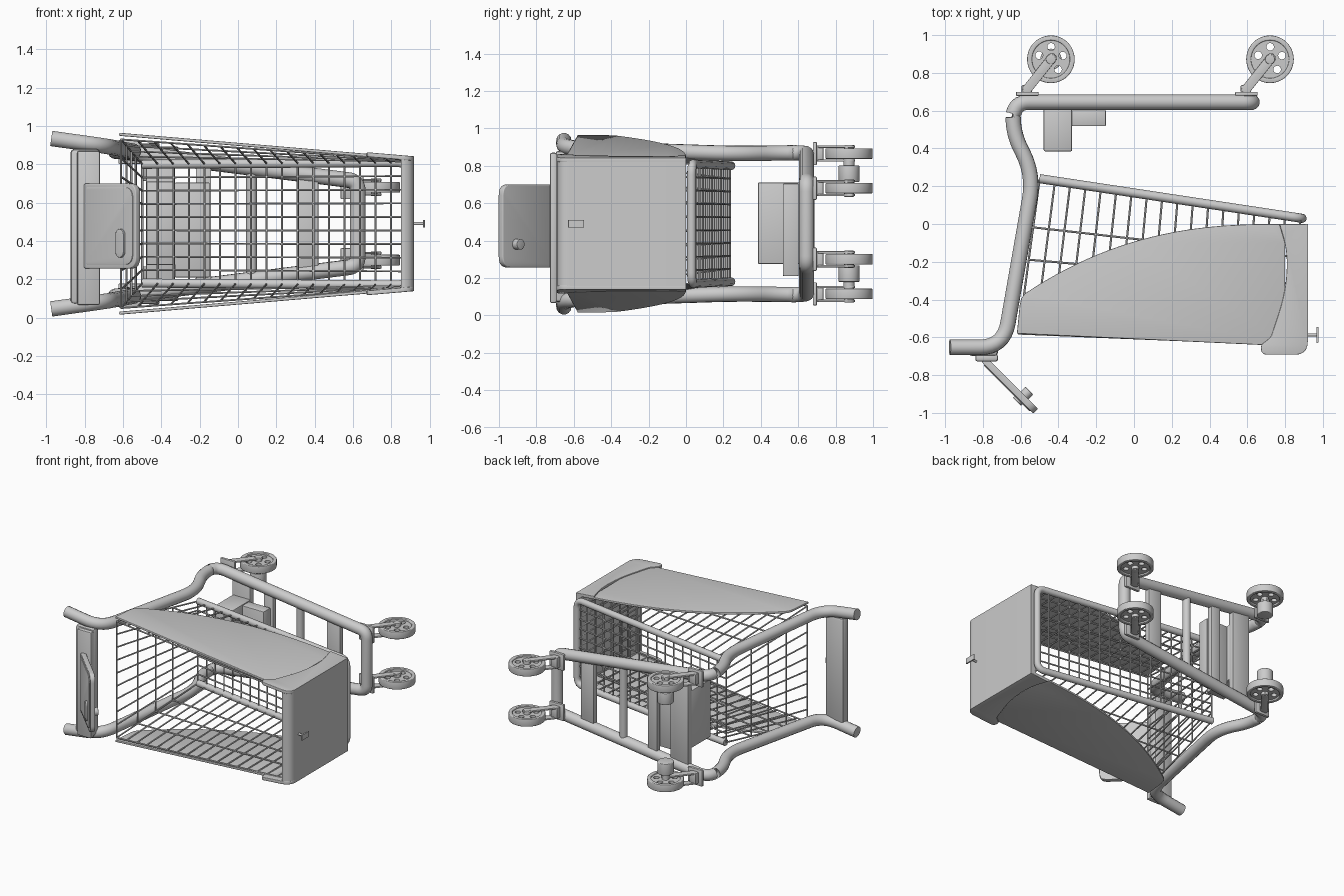
import bpy, bmesh, math
from mathutils import Vector, Matrix

if "Cube" in bpy.data.objects:
    bpy.data.objects.remove(bpy.data.objects["Cube"])

ZC = 0.49  # centre plane of the cart, which lies on its side


def rounded(points, cyclic=False):
    """Points are (coords, corner_cut); returns a path with rounded corners."""
    out, n = [], len(points)
    for i, (p, d) in enumerate(points):
        p = Vector(p).to_3d()
        if d == 0 or (not cyclic and i in (0, n - 1)):
            out.append(p)
            continue
        a, b = Vector(points[i - 1][0]).to_3d(), Vector(points[(i + 1) % n][0]).to_3d()
        a, b = p + (a - p).normalized() * d, p + (b - p).normalized() * d
        for k in range(9):
            t = k / 8
            out.append(a * (1 - t) ** 2 + p * 2 * t * (1 - t) + b * t * t)
    return out


def from_curve(name, paths, cyclic=False, flat=False, **settings):
    cu = bpy.data.curves.new(name, 'CURVE')
    cu.dimensions = '2D' if flat else '3D'
    cu.fill_mode = 'BOTH' if flat else 'FULL'
    for key, value in settings.items():
        setattr(cu, key, value)
    for path in paths:
        sp = cu.splines.new('POLY')
        sp.points.add(len(path) - 1)
        for q, p in zip(sp.points, path):
            q.co = (*Vector(p).to_3d(), 1)
        sp.use_cyclic_u = cyclic
    tmp = bpy.data.objects.new(name + "_curve", cu)
    bpy.context.collection.objects.link(tmp)
    bpy.context.view_layer.update()
    me = bpy.data.meshes.new_from_object(tmp.evaluated_get(bpy.context.evaluated_depsgraph_get()))
    bpy.data.objects.remove(tmp)
    bm = bmesh.new()
    bm.from_mesh(me)
    bmesh.ops.remove_doubles(bm, verts=bm.verts, dist=1e-5)
    bmesh.ops.recalc_face_normals(bm, faces=bm.faces)
    bm.to_mesh(me)
    bm.free()
    return add(name, me)


def add(name, me):
    me.shade_smooth()
    me.set_sharp_from_angle(angle=math.radians(35))
    ob = bpy.data.objects.new(name, me)
    bpy.context.collection.objects.link(ob)
    return ob


def tube(name, path, r):
    return from_curve(name, [path], bevel_depth=r, bevel_resolution=5, use_fill_caps=True)


def plate(name, outlines, half, z=ZC, bevel=0.0):
    """Flat outline in x/y (later outlines cut holes), thickened along z."""
    ob = from_curve(name, outlines, True, True, extrude=half - bevel,
                    bevel_depth=bevel, bevel_resolution=2, offset=-bevel)
    ob.location.z = z
    return ob


def box(name, lo, hi, bevel=0.006):
    lo, hi = Vector(lo), Vector(hi)
    bm = bmesh.new()
    bmesh.ops.create_cube(bm, size=1)
    for v in bm.verts:
        v.co = (lo + hi) / 2 + v.co * (hi - lo)
    bmesh.ops.bevel(bm, geom=bm.edges[:], offset=bevel, segments=2, affect='EDGES', profile=0.5)
    me = bpy.data.meshes.new(name)
    bm.to_mesh(me)
    bm.free()
    return add(name, me)


def circle(cx, cy, r, n=40):
    return [(cx + r * math.cos(2 * math.pi * i / n), cy + r * math.sin(2 * math.pi * i / n)) for i in range(n)]


def capsule(a, b, r):
    a, b = Vector(a), Vector(b)
    ang = math.atan2(b.y - a.y, b.x - a.x)
    pts = []
    for c, start in ((b, ang - math.pi / 2), (a, ang + math.pi / 2)):
        pts += [c + r * Vector((math.cos(start + math.pi * k / 10), math.sin(start + math.pi * k / 10)))
                for k in range(11)]
    return pts


def both_sides(points):
    """Mirror an open (x, y, half_width) path about the centre plane."""
    up = [((x, y, ZC + h), d) for x, y, h, d in points]
    down = [((x, y, ZC - h), d) for x, y, h, d in reversed(points)]
    return rounded(up + down)


# Main tubular frame and basket base loop
tube("main_frame", both_sides([
    (-0.975, -0.653, 0.445, 0), (-0.69, -0.653, 0.405, 0.13), (-0.53, 0.26, 0.375, 0.13),
    (-0.645, 0.49, 0.378, 0.1), (-0.635, 0.645, 0.38, 0.08), (0.625, 0.645, 0.222, 0.05)]), 0.041)
tube("basket_base_loop", both_sides([(-0.5, 0.24, 0.31, 0), (0.89, 0.03, 0.32, 0.06)]), 0.024)


# Wire basket: each face is a grid between four corners
def grid(a, b, c, d, us, vs):
    a, b, c, d = map(Vector, (a, b, c, d))
    lines = [(a.lerp(b, u), d.lerp(c, u)) for u in us]
    return lines + [(a.lerp(d, v), b.lerp(c, v)) for v in vs]


def steps(n):
    return [i / n for i in range(n + 1)]


def corner(x, y, h):
    return {s: (x, y, ZC + s * h) for s in (-1, 1)}


BR, BF = corner(-0.5, 0.235, 0.31), corner(0.88, 0.03, 0.32)
TR, TF = corner(-0.61, -0.58, 0.44), corner(0.86, -0.64, 0.335)
wires = []
for s in (-1, 1):
    wires += grid(BR[s], BF[s], TF[s], TR[s], steps(17), [0.31, 0.52, 0.74, 1])
wires += grid(BR[1], BF[1], BF[-1], BR[-1], steps(17), steps(9))
wires += grid(BR[1], TR[1], TR[-1], BR[-1], [0, 0.31, 0.52, 0.74, 1], steps(9))
wires += grid(BF[1], TF[1], TF[-1], BF[-1], steps(7), steps(9))
from_curve("basket_wires", wires, bevel_depth=0.0055, bevel_resolution=1, use_fill_caps=True)

# Side panels and front corner covers, splayed towards the rear
curve_edge = [(-0.58 + 1.35 * t, -0.37 * (1 - t) ** 2.45) for t in steps(24)]
panel = [(-0.62, -0.58), (-0.605, -0.43), (-0.597, -0.395)] + curve_edge + [(0.8, -0.1), (0.8, -0.64), (0.67, -0.64)]
cover = rounded([((0.77, 0), 0), ((0.92, 0), 0), ((0.92, -0.692), 0.07), ((0.672, -0.692), 0.035),
                 ((0.672, -0.64), 0.015), ((0.725, -0.6), 0.02), ((0.8, -0.37), 0.1), ((0.815, -0.15), 0.1)], True)
for s, tag in ((1, "left"), (-1, "right")):
    for name, outline, half, extra in (("side_panel", panel, 0.008, 0), ("corner_cover", cover, 0.012, 0.004)):
        ob = plate(f"{tag}_{name}", [outline], half, bevel=0.004)
        for v in ob.data.vertices:
            v.co.z += s * (0.467 + extra - 0.085 * (v.co.x + 0.62))

# Front panel with rounded upper lip, and coupling hook
plate("front_panel", [rounded([((0.875, 0), 0), ((0.92, 0), 0), ((0.92, -0.69), 0.07),
                               ((0.86, -0.69), 0.01), ((0.86, -0.67), 0.005), ((0.875, -0.6), 0.02)], True)], 0.352)
tube("hook_stem", [(0.91, -0.587, ZC), (0.972, -0.587, ZC)], 0.008)
plate("hook_head", [rounded([((0.966, -0.63), 0.004), ((0.976, -0.63), 0.004),
                             ((0.976, -0.545), 0.004), ((0.966, -0.545), 0.004)], True)], 0.02)

# Wheels, forks and axle drums
for x, h, rear in ((-0.44, 0.375, True), (0.72, 0.19, False)):
    for s in (-1, 1):
        y, z = 0.872, ZC + s * h
        tag = ("rear" if rear else "front") + ("_left" if s > 0 else "_right")
        plate(tag + "_tyre", [circle(x, y, 0.126, 48), circle(x, y, 0.1, 48)], 0.028, z, 0.005)
        holes = [circle(x + 0.066 * math.cos(k * 1.2566 + 0.3), y + 0.066 * math.sin(k * 1.2566 + 0.3), 0.02, 16)
                 for k in range(5)]
        plate(tag + "_wheel_disc", [circle(x, y, 0.106, 48)] + holes, 0.017, z)
        plate(tag + "_hub", [circle(x, y, 0.026, 24)], 0.046, z, 0.003)
        for k in (-1, 1):
            plate(f"{tag}_fork_{'outer' if k > 0 else 'inner'}",
                  [capsule((x - 0.125, 0.715), (x + 0.005, 0.878), 0.025)], 0.006, z + k * 0.037, 0.002)
        box(tag + "_fork_bridge", (x - 0.155, 0.695, z - 0.042), (x - 0.1, 0.735, z + 0.042))
        box(tag + "_fork_plate", (x - 0.185, 0.678, z - 0.062), (x - 0.065, 0.7, z + 0.062))
        if rear:
            plate(tag + "_axle", [circle(x, y, 0.03, 24)], 0.03, z - s * 0.06)
            plate(tag + "_drum", [circle(x, y, 0.056, 32)], 0.044, z - s * 0.108, 0.005)

# Undercarriage crossbars and equipment boxes
for name, x0, x1, h in (("front_crossbar", 0.31, 0.42, 0.25), ("rear_crossbar", -0.22, -0.14, 0.32),
                        ("drive_plate", -0.48, -0.33, 0.34)):
    box(name, (x0, 0.618, ZC - h), (x1, 0.66, ZC + h))
tube("middle_crossbar", [(0.07, 0.645, ZC - 0.29), (0.07, 0.645, ZC + 0.29)], 0.028)
box("large_equipment_box", (-0.478, 0.385, 0.275), (-0.328, 0.625, 0.71))
box("small_equipment_box", (-0.33, 0.518, 0.21), (-0.148, 0.602, 0.705))

# Handle bar between the grips
box("handle_bar", (-0.875, -0.7, 0.07), (-0.72, -0.63, 0.88), 0.02)
box("handle_bracket", (-0.84, -0.728, 0.065), (-0.72, -0.69, 0.87), 0.012)

# Slanted tray: local x runs down the slope, local y is the cart's width
tilt = Matrix(((0.707, 0, -0.707, -0.795), (-0.707, 0, -0.707, -0.72), (0, 1, 0, 0.478), (0, 0, 0, 1)))


def on_tray(name, outline, lo, hi, bevel=0.003):
    ob = plate(name, [outline], (hi - lo) / 2, 0, bevel)
    ob.matrix_world = tilt @ Matrix.Translation((0, 0, (lo + hi) / 2))


def tray_outline(inset):
    a, b, w = inset, 0.385 - inset, 0.222 - inset
    return rounded([((a, -w), 0.015), ((b, -w), 0.06), ((b, w), 0.06), ((a, w), 0.015)], True)


on_tray("tray", tray_outline(0), -0.02, 0.016, 0.005)
on_tray("tray_face", tray_outline(0.02), 0.01, 0.02)
on_tray("tray_handle", capsule((0.28, -0.135), (0.28, -0.045), 0.03), 0.015, 0.032)
on_tray("tray_knob", circle(0.285, -0.098, 0.029, 24), -0.055, -0.015)
